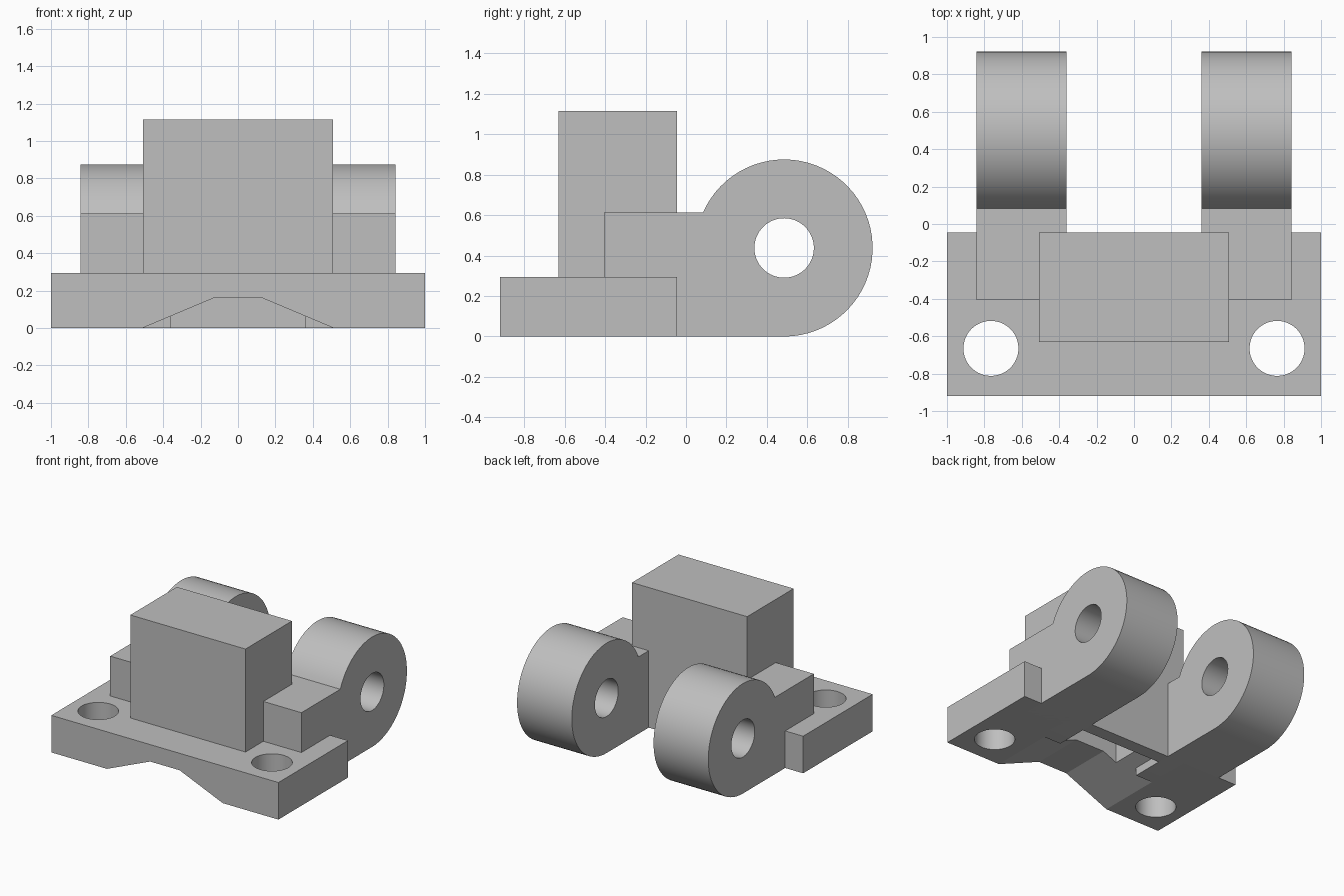
import bpy, bmesh, math
from mathutils import Vector, Matrix

default = bpy.data.objects.get("Cube")
if default:
    bpy.data.objects.remove(default, do_unlink=True)

grey = bpy.data.materials.new("light_grey")
grey.use_nodes = True
COLOUR = (0.52, 0.52, 0.52, 1)
grey.diffuse_color = COLOUR
grey.node_tree.nodes["Principled BSDF"].inputs["Base Color"].default_value = COLOUR


def finish(name, bm):
    bmesh.ops.recalc_face_normals(bm, faces=bm.faces)
    mesh = bpy.data.meshes.new(name)
    bm.to_mesh(mesh)
    bm.free()
    mesh.materials.append(grey)
    obj = bpy.data.objects.new(name, mesh)
    bpy.context.collection.objects.link(obj)
    return obj


def extrude(name, points, direction):
    """Extrude a closed outline of 3D points along a direction."""
    bm = bmesh.new()
    face = bm.faces.new([bm.verts.new(p) for p in points])
    new = bmesh.ops.extrude_face_region(bm, geom=[face])["geom"]
    verts = [v for v in new if isinstance(v, bmesh.types.BMVert)]
    bmesh.ops.translate(bm, verts=verts, vec=Vector(direction))
    return finish(name, bm)


def box(name, x, y, z):
    outline = [(x[0], y[0], z[0]), (x[1], y[0], z[0]),
               (x[1], y[1], z[0]), (x[0], y[1], z[0])]
    return extrude(name, outline, (0, 0, z[1] - z[0]))


def cylinder(name, radius, length, centre, axis):
    bm = bmesh.new()
    turn = Matrix.Rotation(math.pi / 2, 4, "Y") if axis == "X" else Matrix()
    bmesh.ops.create_cone(bm, cap_ends=True, segments=64, radius1=radius, radius2=radius,
                          depth=length, matrix=Matrix.Translation(centre) @ turn)
    return finish(name, bm)


def activate(obj):
    bpy.ops.object.select_all(action="DESELECT")
    obj.select_set(True)
    bpy.context.view_layer.objects.active = obj


def cut(obj, cutter):
    """Subtract the cutter from the object and discard the cutter."""
    cutter.hide_render = True
    mod = obj.modifiers.new("cut", "BOOLEAN")
    mod.operation = "DIFFERENCE"
    mod.solver = "EXACT"
    mod.object = cutter
    activate(obj)
    bpy.ops.object.modifier_apply(modifier=mod.name)
    bpy.data.objects.remove(cutter, do_unlink=True)


FRONT, BACK, BASE_TOP = -0.92, -0.045, 0.295


def cavity():
    return box("cavity_cutter", (-0.25, 0.25), (-0.5, -0.15), (-0.1, 0.9))


# Base plate with an arched underside
half = [(0.13, 0.16), (0.51, 0), (1, 0), (1, BASE_TOP)]
outline = half + [(-x, z) for x, z in reversed(half)]
base = extrude("base_plate", [(x, FRONT, z) for x, z in outline], (0, BACK - FRONT, 0))
for side in (-1, 1):
    cut(base, cylinder("bolt_hole_cutter", 0.147, 1, (side * 0.765, -0.665, 0.2), "Z"))
cut(base, cavity())

# Tall centre block and the wall closing the arch at the back
block = box("centre_block", (-0.507, 0.507), (-0.63, BACK), (BASE_TOP, 1.115))
cut(block, cavity())
box("back_wall", (-0.36, 0.36), (-0.15, BACK), (0, BASE_TOP))

# Pair of hinge lugs with rounded ends and pin holes
CY, CZ, R, SHOULDER = 0.485, 0.4375, 0.4375, 0.612
start = math.pi - math.asin((SHOULDER - CZ) / R)
end = -math.pi / 2
arc = [start + (end - start) * i / 48 for i in range(49)]
lug = [(-0.405, 0), (-0.405, SHOULDER)]
lug += [(CY + R * math.cos(a), CZ + R * math.sin(a)) for a in arc]
parts = [base]
for side, word in ((1, "left"), (-1, "right")):
    obj = extrude(word + "_hinge_lug", [(side * 0.36, y, z) for y, z in lug], (side * 0.482, 0, 0))
    cut(obj, cylinder("pin_hole_cutter", 0.147, 1, (side * 0.6, CY, CZ), "X"))
    parts.append(obj)

# Smooth the round surfaces, keep corners sharp
for obj in parts:
    activate(obj)
    bpy.ops.object.shade_smooth_by_angle(angle=math.radians(15))
